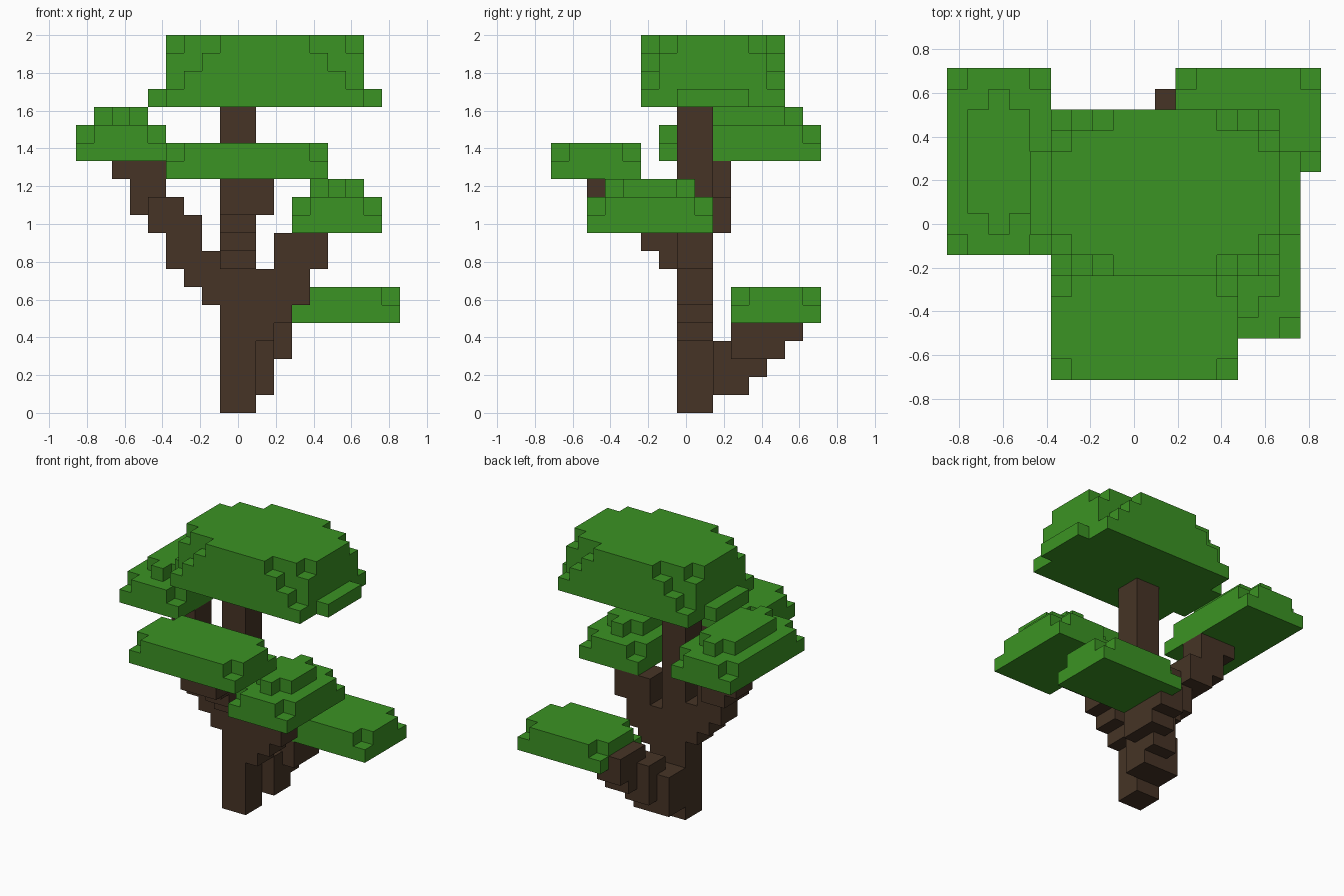
import bpy
import bmesh
from mathutils import Vector

cube = bpy.data.objects.get("Cube")
if cube:
    bpy.data.objects.remove(cube, do_unlink=True)

UNIT = 2 / 21                      # edge of one block
BACK = 7.5                         # half the depth, in blocks


def material(name, rgb):
    mat = bpy.data.materials.new(name)
    mat.use_nodes = True
    mat.diffuse_color = (*rgb, 1)
    mat.node_tree.nodes["Principled BSDF"].inputs["Base Color"].default_value = (*rgb, 1)
    return mat


BARK = material("bark brown", (0.061, 0.034, 0.019))
LEAF = material("leaf green", (0.044, 0.292, 0.017))

parts = {}                         # name -> (material, block cells)
filled = set()


def add(name, mat, boxes):
    """Fill boxes (x0, x1, y0, y1, z0, z1); y is counted from the front edge."""
    cells = set()
    for x0, x1, y0, y1, z0, z1 in boxes:
        cells |= {(x, y, z) for x in range(x0, x1)
                  for y in range(y0, y1) for z in range(z0, z1)}
    cells -= filled
    filled.update(cells)
    parts[name] = (mat, cells)


def inset(box, dx, dy):
    x0, x1, y0, y1, z0, z1 = box
    return (x0 + dx, x1 - dx, y0 + dy, y1 - dy, z0, z1)


def pad(x0, x1, y0, y1, z):
    """Leaf slab two blocks thick, the upper layer missing its corners."""
    top = (x0, x1, y0, y1, z + 1, z + 2)
    return [(x0, x1, y0, y1, z, z + 1), inset(top, 1, 0), inset(top, 0, 1)]


def cap(x0, x1, y0, y1, z):
    """Small rounded layer on top of a pad."""
    top = (x0, x1, y0, y1, z, z + 1)
    return [inset(top, 1, 0), inset(top, 0, 1)]


def build(name, mat, cells):
    bm = bmesh.new()
    for cell in cells:
        for axis in range(3):
            for side in (0, 1):
                near = list(cell)
                near[axis] += 2 * side - 1
                if tuple(near) in filled:
                    continue
                u, v = (axis + 1) % 3, (axis + 2) % 3
                ring = [(0, 0), (1, 0), (1, 1), (0, 1)]
                if not side:
                    ring.reverse()
                verts = []
                for du, dv in ring:
                    p = Vector(cell)
                    p[axis] += side
                    p[u] += du
                    p[v] += dv
                    p.y -= BACK
                    verts.append(bm.verts.new(p * UNIT))
                bm.faces.new(verts)
    # merge the blocks into large flat faces
    bmesh.ops.remove_doubles(bm, verts=bm.verts, dist=UNIT / 100)
    bmesh.ops.dissolve_limit(bm, angle_limit=0.01, verts=bm.verts, edges=bm.edges)
    mesh = bpy.data.meshes.new(name)
    bm.to_mesh(mesh)
    bm.free()
    mesh.materials.append(mat)
    bpy.context.collection.objects.link(bpy.data.objects.new(name, mesh))


# Trunk
add("trunk", BARK, [(-1, 1, 7, 9, 0, 17)])

# Low branch climbing backwards
add("back_branch", BARK, [
    (-1, 2, 9, 11, 1, 4), (0, 2, 10, 12, 2, 5),
    (1, 3, 10, 13, 3, 5), (1, 3, 11, 14, 4, 6)])

# Branch to the left side
add("left_branch", BARK, [
    (1, 2, 7, 9, 4, 8), (2, 3, 7, 9, 5, 8),
    (3, 4, 7, 9, 6, 8), (2, 5, 7, 9, 8, 10)])

# Long branch to the right side
add("right_branch", BARK, [
    (-2, -1, 7, 9, 6, 9), (-3, -1, 7, 9, 7, 9), (-4, -2, 7, 9, 8, 11),
    (-5, -3, 7, 10, 10, 12), (-6, -4, 8, 10, 11, 14), (-7, -4, 8, 10, 13, 14)])

# Branch climbing forwards
add("front_branch", BARK, [
    (-1, 1, 6, 7, 8, 10), (-1, 1, 5, 7, 9, 11),
    (-1, 1, 4, 6, 10, 12), (-1, 2, 2, 5, 11, 13)])

# Leaf pads on the branches
add("back_leaves", LEAF, pad(2, 9, 10, 15, 5))
add("left_leaves", LEAF, pad(3, 8, 2, 9, 10) + cap(4, 7, 3, 8, 12))
add("right_leaves", LEAF, pad(-9, -4, 6, 15, 14) + cap(-8, -5, 7, 14, 16))
add("front_leaves", LEAF, pad(-4, 5, 0, 5, 13))

# Crown with stepped corners: (layer, x inset, y inset)
crown = (-4, 7, 5, 13)
steps = [(17, 0, 0), (17, -1, 2), (18, 0, 1), (18, 1, 0), (19, 0, 1),
         (19, 2, 0), (20, 0, 2), (20, 1, 1), (20, 3, 0)]
add("crown_leaves", LEAF,
    [inset((*crown, z, z + 1), dx, dy) for z, dx, dy in steps])

for part, (mat, cells) in parts.items():
    build(part, mat, cells)
